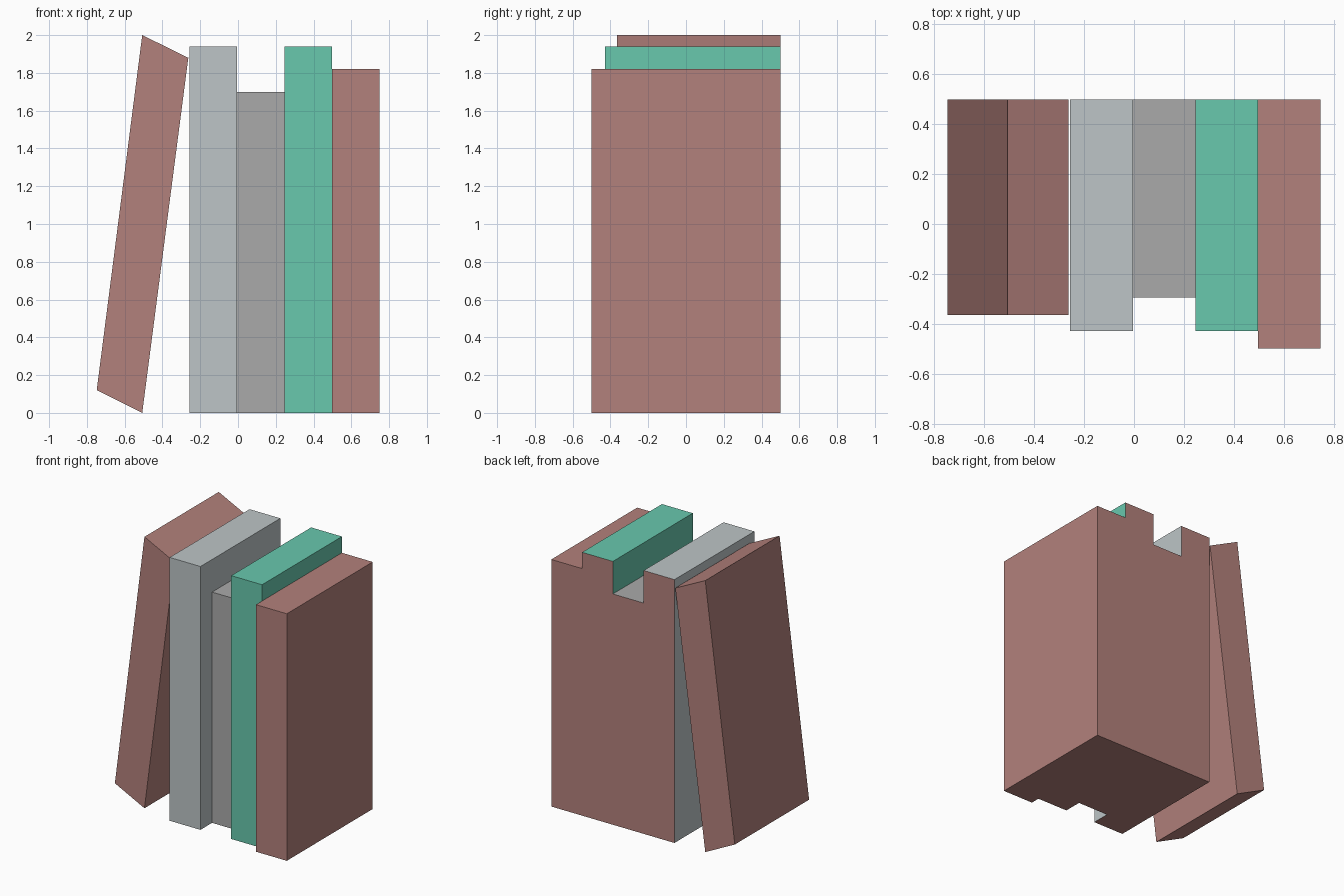
import bpy, bmesh

if "Cube" in bpy.data.objects:
    bpy.data.objects.remove(bpy.data.objects["Cube"])


def material(name, rgb):
    m = bpy.data.materials.new(name)
    m.diffuse_color = (*rgb, 1)
    m.use_nodes = True
    m.node_tree.nodes["Principled BSDF"].inputs["Base Color"].default_value = m.diffuse_color
    return m


brown = material("brown", (0.45, 0.22, 0.20))
green = material("green", (0.14, 0.58, 0.42))
silver = material("silver", (0.51, 0.56, 0.57))
grey = material("grey", (0.40, 0.40, 0.40))


def book(name, profile, front, mat):
    """Extrude a front-view (x, z) outline from the spine to the shared back plane."""
    bm = bmesh.new()
    face = bm.faces.new([bm.verts.new((x, front, z)) for x, z in profile])
    ext = bmesh.ops.extrude_face_region(bm, geom=[face])
    verts = [v for v in ext["geom"] if isinstance(v, bmesh.types.BMVert)]
    bmesh.ops.translate(bm, vec=(0, 0.5 - front, 0), verts=verts)
    bmesh.ops.recalc_face_normals(bm, faces=bm.faces)
    # backs and undersides are brown on every book
    for f in bm.faces:
        f.material_index = int(f.normal.y > 0.5 or f.normal.z < -0.5)
    me = bpy.data.meshes.new(name)
    bm.to_mesh(me)
    bm.free()
    me.materials.append(mat)
    me.materials.append(brown)
    bpy.context.collection.objects.link(bpy.data.objects.new(name, me))


# leaning book on the left
book("leaning_book", [(-0.748, 0.12), (-0.507, 0), (-0.263, 1.88), (-0.507, 2)], -0.365, brown)

# upright books, left to right: name, front y, height, cover
left, width = -0.256, 0.251
uprights = [("silver_book", -0.43, 1.94, silver), ("grey_book", -0.295, 1.70, grey),
            ("green_book", -0.43, 1.94, green), ("brown_book", -0.5, 1.82, brown)]
for i, (name, front, height, mat) in enumerate(uprights):
    a, b = left + i * width, left + (i + 1) * width
    book(name, [(a, 0), (b, 0), (b, height), (a, height)], front, mat)
